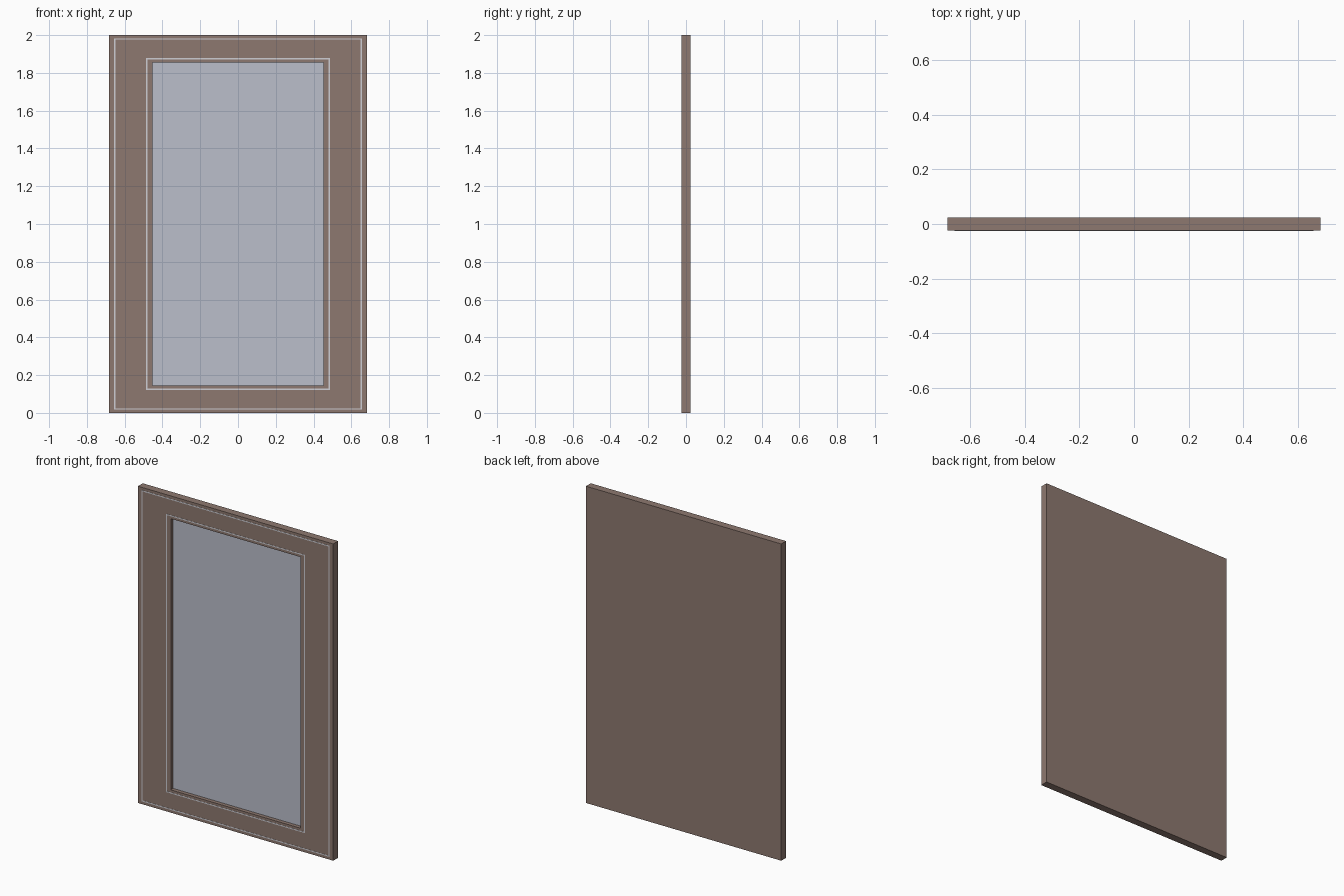
import bpy, bmesh

if "Cube" in bpy.data.objects:
    bpy.data.objects.remove(bpy.data.objects["Cube"])

HALF_DEPTH = 0.024
MID_Z = 1.0


def material(name, color):
    m = bpy.data.materials.new(name)
    m.diffuse_color = (*color, 1)
    m.use_nodes = True
    m.node_tree.nodes["Principled BSDF"].inputs["Base Color"].default_value = m.diffuse_color
    return m


def finish(bm, name, mat):
    bmesh.ops.recalc_face_normals(bm, faces=bm.faces)
    me = bpy.data.meshes.new(name)
    bm.to_mesh(me)
    bm.free()
    me.materials.append(mat)
    ob = bpy.data.objects.new(name, me)
    bpy.context.collection.objects.link(ob)
    return ob


def loop(bm, hw, hh, y, mid=MID_Z):
    return [bm.verts.new((sx * hw, y, mid + sz * hh))
            for sx, sz in ((-1, -1), (1, -1), (1, 1), (-1, 1))]


def loft(name, loops, mat, closed=False):
    """Join rectangular loops (half width, half height, y); cap the ends or close into a ring."""
    bm = bmesh.new()
    rings = [loop(bm, *l) for l in loops]
    pairs = list(zip(rings, rings[1:]))
    if closed:
        pairs.append((rings[-1], rings[0]))
    for a, b in pairs:
        for i in range(4):
            j = (i + 1) % 4
            bm.faces.new((a[i], a[j], b[j], b[i]))
    if not closed:
        bm.faces.new(rings[0])
        bm.faces.new(rings[-1])
    return finish(bm, name, mat)


def inlay(name, hw, hh, width, mat):
    front, back = -HALF_DEPTH - 0.001, -HALF_DEPTH + 0.003
    w = width / 2
    loft(name, [(hw + w, hh + w, back), (hw + w, hh + w, front),
                (hw - w, hh - w, front), (hw - w, hh - w, back)], mat, closed=True)


wood = material("brown_wood", (0.27, 0.19, 0.16))
silver = material("silver", (0.62, 0.62, 0.66))
glass = material("mirror_glass", (0.50, 0.52, 0.60))

# Solid-backed frame with a recess in the front
F = HALF_DEPTH
loft("frame", [(0.682, 1.0, F), (0.682, 1.0, -F),
               (0.453, 0.856, -F), (0.453, 0.856, 0.004)], wood)

# Glass pane on the recess floor
loft("glass_pane", [(0.453, 0.856, 0.006), (0.453, 0.856, 0.0)], glass)

# Thin light inlay lines around the frame
inlay("outer_inlay", 0.653, 0.979, 0.007, silver)
inlay("inner_inlay", 0.483, 0.875, 0.007, silver)
